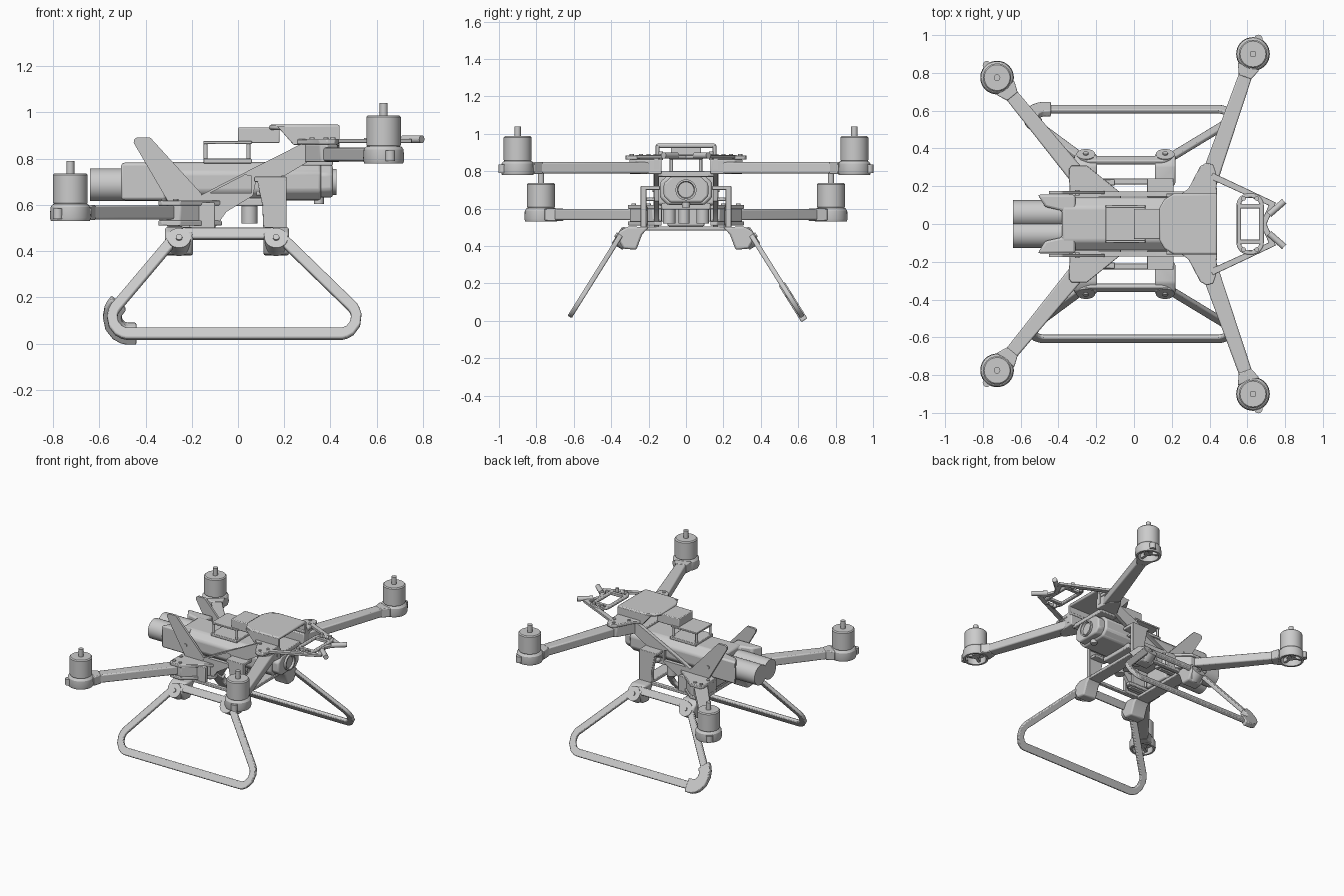
import bpy, bmesh, math
from mathutils import Vector as V

if "Cube" in bpy.data.objects:
    bpy.data.objects.remove(bpy.data.objects["Cube"])


def finish(name, bm, bevel=0, mirror=False):
    bmesh.ops.recalc_face_normals(bm, faces=bm.faces)
    me = bpy.data.meshes.new(name)
    bm.to_mesh(me)
    bm.free()
    ob = bpy.data.objects.new(name, me)
    bpy.context.collection.objects.link(ob)
    if bevel:
        m = ob.modifiers.new("bevel", 'BEVEL')
        m.width, m.segments = bevel, 2
    if mirror:
        m = ob.modifiers.new("mirror", 'MIRROR')
        m.use_axis = (False, True, False)
    return ob


def prism(name, pts, axis, a, b, bevel=0, mirror=False):
    """Extrude a 2D outline along an axis from a to b."""
    put = {'x': lambda p, t: (t, p[0], p[1]), 'y': lambda p, t: (p[0], t, p[1]),
           'z': lambda p, t: (p[0], p[1], t)}[axis]
    bm = bmesh.new()
    lo = [bm.verts.new(put(p, a)) for p in pts]
    hi = [bm.verts.new(put(p, b)) for p in pts]
    bm.faces.new(lo)
    bm.faces.new(hi)
    for i in range(len(pts)):
        j = (i + 1) % len(pts)
        bm.faces.new((lo[i], lo[j], hi[j], hi[i]))
    return finish(name, bm, bevel, mirror)


def box(name, x0, x1, y0, y1, z0, z1, bevel=0, mirror=False):
    return prism(name, [(x0, y0), (x1, y0), (x1, y1), (x0, y1)], 'z', z0, z1, bevel, mirror)


def lathe(name, prof, origin, axis=(0, 0, 1), mirror=False, n=40):
    """Spin (radius, height) points about an axis."""
    bm = bmesh.new()
    q = V((0, 0, 1)).rotation_difference(V(axis))
    rings = []
    for r, h in prof:
        ring = [(r * math.cos(2 * math.pi * k / n), r * math.sin(2 * math.pi * k / n), h) for k in range(n)]
        rings.append([bm.verts.new(V(origin) + q @ V(c)) for c in ring])
    for A, B in zip(rings, rings[1:]):
        for k in range(n):
            bm.faces.new((A[k], A[k - 1], B[k - 1], B[k]))
    bmesh.ops.remove_doubles(bm, verts=bm.verts, dist=1e-5)
    return finish(name, bm, 0, mirror)


def cyl(name, p, q, r, mirror=False, n=32):
    d = V(q) - V(p)
    return lathe(name, [(0, 0), (r, 0), (r, d.length), (0, d.length)], p, d.normalized(), mirror, n)


def bar(name, p, q, w, z0, z1, w2=None, bevel=0, mirror=True):
    """Flat tapered bar between two plan points."""
    p, q = V(p), V(q)
    d = (q - p).normalized()
    s = V((-d.y, d.x))
    w2 = w2 or w
    return prism(name, [p + s * w / 2, p - s * w / 2, q - s * w2 / 2, q + s * w2 / 2], 'z', z0, z1, bevel, mirror)


def fillet(pts, r, closed=True, n=8):
    out = []
    for i, p in enumerate(pts):
        p = V(p)
        if not closed and i in (0, len(pts) - 1):
            out.append(p)
            continue
        a = (V(pts[i - 1]) - p).normalized()
        b = (V(pts[(i + 1) % len(pts)]) - p).normalized()
        half = a.angle(b) / 2
        c = p + (a + b).normalized() * r / math.sin(half)
        t = r / math.tan(half)
        u, v = p + a * t - c, p + b * t - c
        for k in range(n + 1):
            w = u.lerp(v, k / n)
            out.append(c + w.normalized() * r)
    return out


def sweep(name, path, hw, ht, place, normal, closed=True, mirror=True):
    """Rectangular section carried along a 2D path lying in a plane."""
    bm = bmesh.new()
    N = len(path)
    secs = []
    for i, p in enumerate(path):
        a = path[i - 1] if closed or i else p
        b = path[(i + 1) % N] if closed or i < N - 1 else p
        d = (b - a).normalized()
        s = V((-d.y, d.x)) * hw
        o, k = V(normal).normalized() * ht, V(place(p + s))
        m = V(place(p - s))
        secs.append([bm.verts.new(c) for c in (k + o, k - o, m - o, m + o)])
    for i in range(N if closed else N - 1):
        A, B = secs[i], secs[(i + 1) % N]
        for k in range(4):
            bm.faces.new((A[k], A[k - 1], B[k - 1], B[k]))
    if not closed:
        bm.faces.new(secs[0])
        bm.faces.new(secs[-1])
    return finish(name, bm, 0.006, mirror)


# Fuselage: chamfered shell, twin rear cells, nose lens
body = [(.09, .785), (.14, .74), (.14, .66), (.1, .62)]
prism("body_shell", body + [(-y, z) for y, z in reversed(body)], 'x', -.38, .36, .012)
prism("nose", [(y * .85, .70 + (z - .70) * .85) for y, z in body + [(-y, z) for y, z in reversed(body)]],
      'x', .35, .41, .01)
prism("rear_shell", [(-.51, .155), (-.31, .155), (-.31, -.155), (-.51, -.155), (-.47, -.09), (-.38, -.07),
                     (-.38, .07), (-.47, .09)], 'z', .62, .783, .012)
cyl("rear_cell", (-.64, .055, .687), (-.2, .055, .687), .071, True)
lathe("nose_lens", [(0, .005), (.042, .005), (.046, .02), (.056, .02), (.056, -.02)], (.405, 0, .70), (1, 0, 0))
cyl("belly_sensor", (.35, 0, .605), (.35, 0, .64), .022)

# Top tray and receiver box
box("tray", -.15, .06, -.09, .09, .863, .876, .003)
for x in (-.14, .045):
    cyl("tray_post", (x, .078, .77), (x, .078, .865), .009, True, 12)
box("tray_lower_plate", -.15, .06, -.1, .1, .78, .80, .004)
box("receiver_box", 0, .18, -.08, .08, .868, .935, .005)

# Front canopy: roof, side walls and arm flanges
half = [(.135, .085), (.16, .13), (.21, .16), (.44, .16)]
prism("canopy_roof", half + [(x, -y) for x, y in reversed(half)], 'z', .925, .947, .008)
prism("canopy_wall", [(.17, .94), (.44, .94), (.44, .86), (.24, .86)], 'y', .142, .162, .003, True)
prism("canopy_flange", [(.23, .14), (.29, .19), (.35, .305), (.385, .325), (.42, .315), (.435, .27), (.44, .14)],
      'z', .862, .885, .005, True)
prism("front_arm_clamp", [(.27, .13), (.30, .19), (.355, .29), (.385, .305), (.43, .26), (.44, .13)],
      'z', .785, .862, .006, True)
box("front_crossmember", .27, .41, -.15, .15, .77, .80, .005)
for x, y in ((.38, .29), (.41, .24), (.32, .2)):
    cyl("flange_screw", (x, y, .88), (x, y, .891), .011, True, 12)

# Slanted side frames with a triangular window
frame = prism("side_frame", [(-.34, .60), (-.23, .605), (-.07, .69), (.27, .862), (.44, .885), (.44, .81), (.3, .785),
                             (.2, .725), (.08, .715), (.065, .64), (-.05, .57), (-.1, .5), (-.22, .5), (-.34, .53)],
              'y', .145, .172, 0, True)
cut = prism("window_cutter", [(-.12, .652), (.03, .73), (.058, .725), (.058, .652)], 'y', .1, .25)
cut.hide_render = True
cut.hide_viewport = True
cut.display_type = 'WIRE'
mod = frame.modifiers.new("window", 'BOOLEAN')
mod.operation, mod.object = 'DIFFERENCE', cut
frame.modifiers.move(1, 0)

# Rear fins
prism("rear_fin", fillet([(-.465, .892), (-.38, .892), (-.15, .64), (-.19, .595), (-.3, .61)], .018, n=4),
      'y', .158, .174, 0, True)
cyl("fin_screw", (-.3, .15, .70), (-.3, .18, .70), .012, True, 12)

# Rear arm clamps
clamp = [(-.34, .13), (-.345, .29), (-.33, .31), (-.25, .31), (-.07, .165), (-.07, .13)]
prism("rear_clamp_top", clamp, 'z', .598, .62, .004, True)
prism("rear_clamp_core", [(x * .97 - .006, y * .97) for x, y in clamp[:4]] + [(-.1, .18), (-.1, .13)],
      'z', .53, .60, .004, True)
prism("rear_clamp_bottom", clamp, 'z', .51, .532, .004, True)
box("rear_crossmember", -.32, -.2, -.16, .16, .53, .60, .006)
for x, y in ((-.32, .28), (-.27, .28), (-.32, .2)):
    cyl("clamp_screw", (x, y, .61), (x, y, .626), .012, True, 12)

# Arms and motors
for tag, root, hub, z in (("front", (.385, .2), (.63, .9), .78), ("rear", (-.27, .22), (-.725, .775), .53)):
    r, h = V(root), V(hub)
    d = (h - r).normalized()
    bar(tag + "_arm", r, h - d * .075, .095, z + .008, z + .068, .07, .008)
    bar(tag + "_arm_root", h - d * .13, h - d * .07, .07, z + .004, z + .07, .12, .006)
    lathe(tag + "_motor", [(0, .02), (.03, .02), (.03, .045), (.07, .045), (.07, 0), (.084, 0), (.089, .015),
                           (.086, .06), (.077, .072), (.071, .074), (.075, .08), (.075, .2), (.068, .207),
                           (.017, .207), (.017, .26), (0, .26)], (h.x, h.y, z), mirror=True)
    for k in range(3):
        a = math.radians(120 * k + 30)
        e = h + V((math.cos(a), math.sin(a))) * .075
        bar(tag + "_motor_spoke", h, e, .018, z + .015, z + .05)
    e = h + d * .085
    cyl(tag + "_arm_lamp", (e.x, e.y, z + .01), (e.x, e.y, z + .055), .022, True, 20)

# Landing gear: inclined loops
def on_leg(p):
    return (p.x, .335 + (.48 - p.y) * .625, p.y)

tilt = (0, 1, .625)
sweep("landing_loop", fillet([(-.26, .475), (.17, .475), (.615, .043), (-.625, .043)], .07), .0225, .013, on_leg, tilt)
sweep("rear_foot_pad", fillet([(-.516, .175), (-.625, .043), (-.44, .043)], .072, False), .04, .019,
      on_leg, tilt, False, False)

# Gear brackets, uprights and cross bars
lug = [(.2, .5), (.31, .505), (.355, .48), (.37, .45), (.335, .385), (.265, .38), (.235, .46)]
for x0, x1 in ((-.315, -.195), (.11, .22)):
    xm = (x0 + x1) / 2
    prism("gear_lug", lug, 'x', x0, x1, .01, True)
    c = V(on_leg(V((xm, .448))))
    n = V(tilt).normalized()
    cyl("lug_boss", c - n * .05, c + n * .018, .05, True)
    cyl("lug_bolt", c, c + n * .026, .014, True, 16)
    box("gear_crossbar", x0 + .01, x1 - .01, -.24, .24, .482, .505, .004)
box("gear_side_rail", -.22, .12, .21, .24, .484, .502, .004, True)
prism("front_upright", [(.08, .72), (.21, .72), (.21, .49), (.11, .49), (.105, .6)], 'y', .212, .242, .004, True)
box("upright_cap", .07, .21, .14, .242, .70, .722, .004, True)
box("upright_spacer", .08, .2, .165, .215, .64, .66, .004, True)
box("rear_upright", -.21, -.1, .205, .235, .49, .61, .004, True)

# Belly devices
box("belly_mount", -.02, .16, -.13, .13, .595, .63, .006)
for y, r in ((-.09, .034), (-.01, .03), (.09, .034)):
    cyl("belly_device", (.05, y, .52), (.05, y, .6), r)
box("belly_module", -.31, -.19, -.1, .1, .505, .62, .01)

# Nose mast with oval ring and twin antennas
bar("mast_strut", (.41, .255), (.745, .1), .035, .868, .886, .03, .003)
bar("mast_tip", (.735, .11), (.685, 0), .03, .868, .886, .03, .003)
sweep("mast_ring", fillet([(.555, .15), (.675, .15), (.675, -.15), (.555, -.15)], .05), .012, .01,
      lambda p: (p.x, p.y, .88), (0, 0, 1), True, False)
for y in (.095, -.095):
    box("mast_ring_bridge", .555, .675, y - .012, y + .012, .87, .89, .003)
for x in (.58, .65):
    cyl("mast_standoff", (x, .135, .86), (x, .135, .905), .012, True, 12)
cyl("antenna", (.715, .05, .884), (.795, .12, .884), .017, True, 20)

# Smooth curved parts, keep hard edges
bpy.ops.object.select_all(action='DESELECT')
for ob in bpy.context.scene.objects:
    if ob is not cut:
        ob.select_set(True)
        bpy.context.view_layer.objects.active = ob
bpy.ops.object.shade_smooth_by_angle(angle=math.radians(32))
